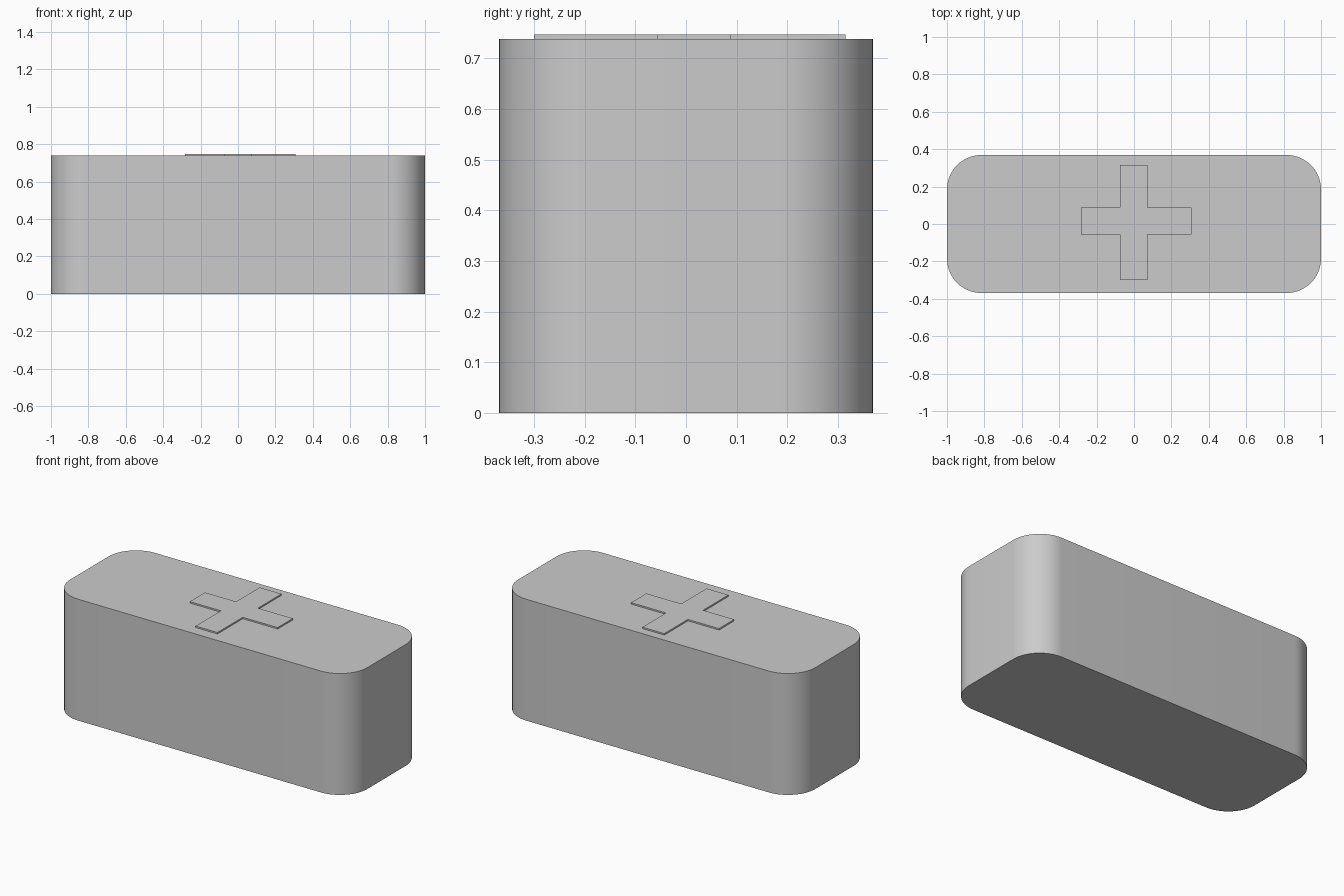
import bpy
import bmesh
import math

if "Cube" in bpy.data.objects:
    bpy.data.objects.remove(bpy.data.objects["Cube"])


def extrude_outline(name, outline, z0, z1):
    """Solid prism from a closed counter-clockwise 2D outline."""
    bm = bmesh.new()
    face = bm.faces.new([bm.verts.new((x, y, z0)) for x, y in outline])
    ext = bmesh.ops.extrude_face_region(bm, geom=[face], use_keep_orig=True)
    top = [g for g in ext["geom"] if isinstance(g, bmesh.types.BMVert)]
    bmesh.ops.translate(bm, verts=top, vec=(0, 0, z1 - z0))
    bmesh.ops.recalc_face_normals(bm, faces=bm.faces)
    mesh = bpy.data.meshes.new(name)
    bm.to_mesh(mesh)
    bm.free()
    obj = bpy.data.objects.new(name, mesh)
    bpy.context.collection.objects.link(obj)
    return obj


def rounded_rect(hx, hy, r, steps):
    pts = []
    for i, (sx, sy) in enumerate([(1, 1), (-1, 1), (-1, -1), (1, -1)]):
        for k in range(steps + 1):
            a = math.pi / 2 * (i + k / steps)
            pts.append((sx * (hx - r) + r * math.cos(a),
                        sy * (hy - r) + r * math.sin(a)))
    return pts


# Rounded block body
HEIGHT = 0.738
body = extrude_outline("body", rounded_rect(1.0, 0.369, 0.185, 16), 0, HEIGHT)
bpy.context.view_layer.objects.active = body
body.select_set(True)
bpy.ops.object.shade_smooth_by_angle(angle=math.radians(30))

# Thin raised plus on the top face, slightly off centre
x0, x1, x2, x3 = -0.284, -0.075, 0.072, 0.307
y0, y1, y2, y3 = -0.300, -0.057, 0.089, 0.315
plus = [(x1, y0), (x2, y0), (x2, y1), (x3, y1), (x3, y2), (x2, y2),
        (x2, y3), (x1, y3), (x1, y2), (x0, y2), (x0, y1), (x1, y1)]
extrude_outline("raised_plus", plus, HEIGHT - 0.004, 0.747)
